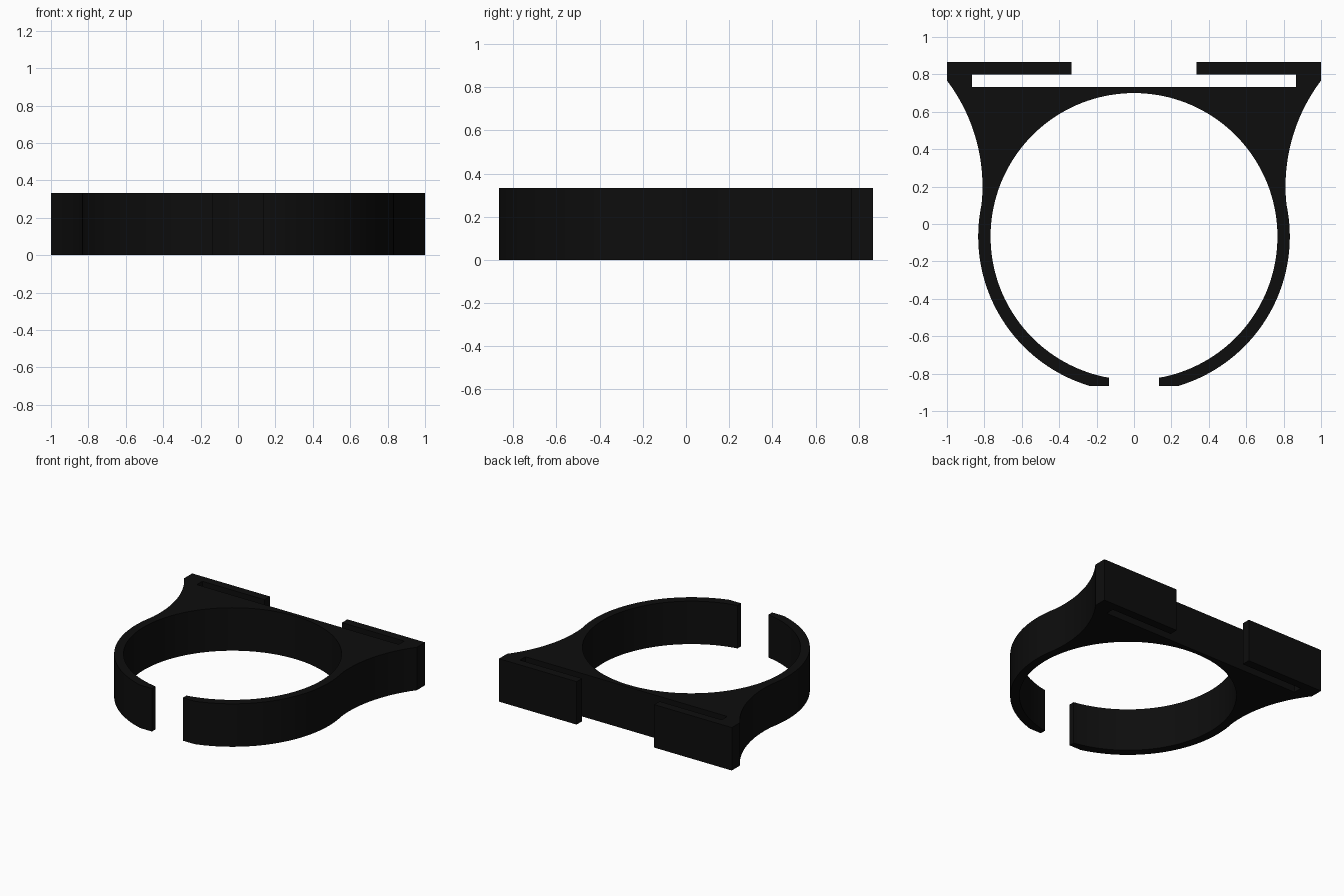
import bpy, bmesh
from math import sin, cos, asin, acos, pi, sqrt

if "Cube" in bpy.data.objects:
    bpy.data.objects.remove(bpy.data.objects["Cube"])

HEIGHT = 1 / 3
CY = -0.067                 # ring centre
R_IN, R_OUT = 0.767, 0.833  # ring radii
EDGE = 0.8665               # half depth
GAP = 0.133                 # half width of the front opening
FX, FY, FR = 1.751, 0.2, 0.941  # centre and radius of the concave flank


def arc(cx, cy, r, a0, a1, n):
    steps = [a0 + (a1 - a0) * i / n for i in range(n + 1)]
    return [(cx + r * cos(a), cy + r * sin(a)) for a in steps]


# Rail channel with inward lip
right = [(0, 0.733), (0.867, 0.733), (0.867, 0.8), (0.333, 0.8),
         (0.333, EDGE), (1, EDGE)]
# Concave flank down to where it meets the ring
meet_y = 0.128
right += arc(FX, FY, FR, pi - asin((0.767 - FY) / FR),
             pi + asin((FY - meet_y) / FR), 24)
right[6] = (1, right[6][1])
# Outer ring, cut flat at the front
right += arc(0, CY, R_OUT, asin((meet_y - CY) / R_OUT),
             asin((-EDGE - CY) / R_OUT), 40)[1:]
right += [(GAP, -EDGE)]
# Inner ring back up to the middle of the bridge
right += arc(0, CY, R_IN, -acos(GAP / R_IN), pi / 2, 72)
right[-1] = (0, CY + R_IN)

# Full outline by mirroring the right half
outline = right + [(-x, y) for x, y in reversed(right[1:-1])]

# Extrude the profile
bm = bmesh.new()
face = bm.faces.new([bm.verts.new((x, y, 0)) for x, y in outline])
top = bmesh.ops.extrude_face_region(bm, geom=[face], use_keep_orig=True)
bmesh.ops.translate(bm, vec=(0, 0, HEIGHT),
                    verts=[v for v in top["geom"] if isinstance(v, bmesh.types.BMVert)])
bmesh.ops.recalc_face_normals(bm, faces=bm.faces)
mesh = bpy.data.meshes.new("clip_ring")
bm.to_mesh(mesh)
bm.free()

clip = bpy.data.objects.new("clip_ring", mesh)
bpy.context.collection.objects.link(clip)
black = bpy.data.materials.new("black_plastic")
black.diffuse_color = (0.004, 0.004, 0.004, 1)
black.use_nodes = True
black.node_tree.nodes["Principled BSDF"].inputs["Base Color"].default_value = black.diffuse_color
mesh.materials.append(black)

bpy.context.view_layer.objects.active = clip
clip.select_set(True)
bpy.ops.object.shade_smooth_by_angle(angle=pi / 6)
